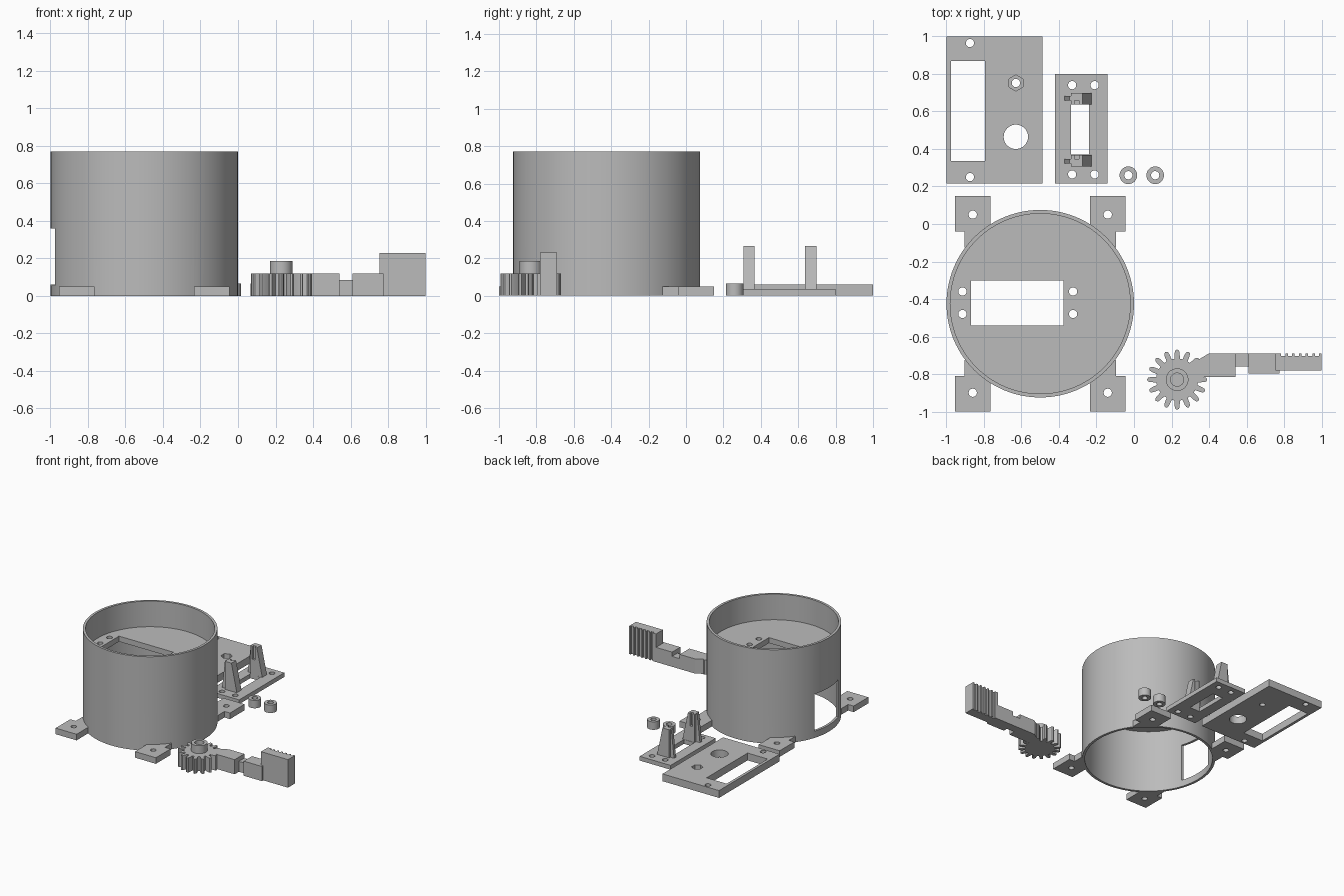
import bpy, bmesh, math
from mathutils import Vector

cube = bpy.data.objects.get("Cube")
if cube:
    bpy.data.objects.remove(cube)

GREY = (0.5, 0.5, 0.5, 1)
grey = bpy.data.materials.new("plain grey plastic")
grey.use_nodes = True
grey.diffuse_color = GREY
grey.node_tree.nodes["Principled BSDF"].inputs["Base Color"].default_value = GREY


def prism(points, start, depth, name="piece"):
    """Sweep a closed 3D outline along a vector into a solid."""
    bm = bmesh.new()
    face = bm.faces.new([bm.verts.new(Vector(p) + Vector(start)) for p in points])
    swept = bmesh.ops.extrude_face_region(bm, geom=[face])["geom"]
    bmesh.ops.translate(bm, vec=depth, verts=[v for v in swept if isinstance(v, bmesh.types.BMVert)])
    bmesh.ops.recalc_face_normals(bm, faces=bm.faces)
    mesh = bpy.data.meshes.new(name)
    bm.to_mesh(mesh)
    bm.free()
    mesh.materials.append(grey)
    obj = bpy.data.objects.new(name, mesh)
    bpy.context.collection.objects.link(obj)
    return obj


def slab(outline, z0, z1, name="piece"):
    return prism([(x, y, 0) for x, y in outline], (0, 0, z0), (0, 0, z1 - z0), name)


def box(x0, x1, y0, y1, z0, z1, name="piece"):
    return slab([(x0, y0), (x1, y0), (x1, y1), (x0, y1)], z0, z1, name)


def rod(x, y, r, z0, z1, sides=32, name="piece", turn=0.0):
    ring = [turn + 2 * math.pi * i / sides for i in range(sides)]
    return slab([(x + r * math.cos(a), y + r * math.sin(a)) for a in ring], z0, z1, name)


def combine(obj, tools, operation):
    """Apply a chain of booleans and discard the tools."""
    for tool in tools:
        mod = obj.modifiers.new("combine", "BOOLEAN")
        mod.operation, mod.object, mod.solver = operation, tool, "EXACT"
        bpy.context.view_layer.update()
        graph = bpy.context.evaluated_depsgraph_get()
        mesh = bpy.data.meshes.new_from_object(obj.evaluated_get(graph))
        obj.modifiers.clear()
        obj.data = mesh
        bpy.data.objects.remove(tool)
    return obj


def cut(obj, *tools):
    return combine(obj, tools, "DIFFERENCE")


def join(obj, *tools):
    return combine(obj, tools, "UNION")


def screw(x, y):
    return rod(x, y, 0.022, -0.1, 1, 24)


# Round housing with four mounting feet
CX, CY, H = -0.5, -0.425, 0.77
FLOOR, FLOOR_TOP = 0.515, 0.56
housing = rod(CX, CY, 0.5, 0, H, 112, "round_housing")
for sx in (-1, 1):
    for sy in (-1, 1):
        def foot(xa, xb, ya, yb):
            xs = sorted((CX + sx * xa, CX + sx * xb))
            ys = sorted((CY + sy * ya, CY + sy * yb))
            return box(*xs, *ys, 0, 0.05)
        tab = join(foot(0.265, 0.455, 0.385, 0.575), foot(0.265, 0.405, 0.3, 0.4))
        cut(tab, screw(CX + sx * 0.36, CY + sy * 0.475))
        join(housing, tab)

# Hollow it above and below the inner floor, then cut the side window
cut(housing,
    rod(CX, CY, 0.48, -0.1, FLOOR, 112),
    rod(CX, CY, 0.48, FLOOR_TOP, 1, 112),
    box(-1.1, -0.9, CY - 0.155, CY + 0.155, 0.055, 0.36),
    box(-0.87, -0.375, -0.54, -0.3, 0.4, 0.7))
cut(housing, *[screw(x, y) for x in (-0.915, -0.325) for y in (-0.48, -0.36)])

# Flat mounting plate with a long window, a round port and a nut pocket
plate = box(-1, -0.487, 0.215, 1, 0, 0.06, "mounting_plate")
cut(plate,
    box(-0.977, -0.795, 0.337, 0.868, -0.1, 0.2),
    rod(-0.63, 0.465, 0.065, -0.1, 0.2, 48),
    rod(-0.63, 0.752, 0.043, 0.025, 0.2, 6, turn=math.pi / 6),
    screw(-0.63, 0.752), screw(-0.875, 0.25), screw(-0.875, 0.965))

# Bracket plate with two tapered posts
BX, BY = -0.28, 0.5025
bracket = box(-0.42, -0.14, 0.215, 0.8, 0, 0.035, "bracket_plate")
cut(bracket, box(-0.335, -0.24, 0.37, 0.637, -0.1, 0.2),
    *[screw(x, BY + s * 0.238) for x in (-0.33, -0.21) for s in (-1, 1)])
for s, side in ((-1, "front"), (1, "back")):
    profile = [(-0.335, 0.03), (-0.225, 0.03), (-0.275, 0.265), (-0.335, 0.265)]
    rib = [(-0.37, 0.03), (-0.33, 0.03), (-0.33, 0.26), (-0.345, 0.26)]
    post = prism([(x, 0, z) for x, z in profile], (0, BY + s * 0.135, 0), (0, s * 0.06, 0),
                 side + "_post")
    join(post, prism([(x, 0, z) for x, z in rib], (0, BY + s * 0.155, 0), (0, s * 0.025, 0)))
    ys = sorted((BY + s * 0.12, BY + s * 0.155))
    cut(post, box(-0.318, -0.293, *ys, 0.16, 0.3))

# Two small spacers
for x, side in ((-0.03, "right"), (0.113, "left")):
    cut(rod(x, 0.26, 0.047, 0, 0.065, 40, side + "_spacer"), screw(x, 0.26))

# Gear with a hub
GX, GY, TEETH = 0.23, -0.83, 16
tooth = [(-0.33, 0.112), (-0.25, 0.14), (-0.17, 0.155), (0, 0.161),
         (0.17, 0.155), (0.25, 0.14), (0.33, 0.112)]
outline = []
for i in range(TEETH):
    for step, r in tooth:
        a = math.pi / 2 + (i + step) * 2 * math.pi / TEETH
        outline.append((GX + r * math.cos(a), GY + r * math.sin(a)))
gear = slab(outline, 0, 0.12, "gear_with_arm")
join(gear, rod(GX, GY, 0.06, 0.06, 0.185, 48))
cut(gear, rod(GX, GY, 0.035, 0.1, 0.3, 40))

# Stepped arm leading to a ridged grip
arm = slab([(0.32, -0.815), (0.54, -0.815), (0.54, -0.69), (0.4, -0.69), (0.3, -0.75)], 0, 0.12)
grip = box(0.755, 1, -0.78, -0.69, 0, 0.23)
cut(grip, *[box(x, x + 0.022, -0.705, -0.6, -0.1, 0.4)
            for x in (0.785 + 0.036 * i for i in range(6))])
join(gear, arm, box(0.53, 0.62, -0.76, -0.69, 0, 0.085),
     box(0.61, 0.775, -0.797, -0.69, 0, 0.12), grip)

# Smooth the round walls and keep hard edges
bpy.ops.object.select_all(action="DESELECT")
for obj in bpy.context.collection.objects:
    if obj.type == "MESH":
        obj.select_set(True)
        bpy.context.view_layer.objects.active = obj
bpy.ops.object.shade_smooth_by_angle(angle=math.radians(25))
